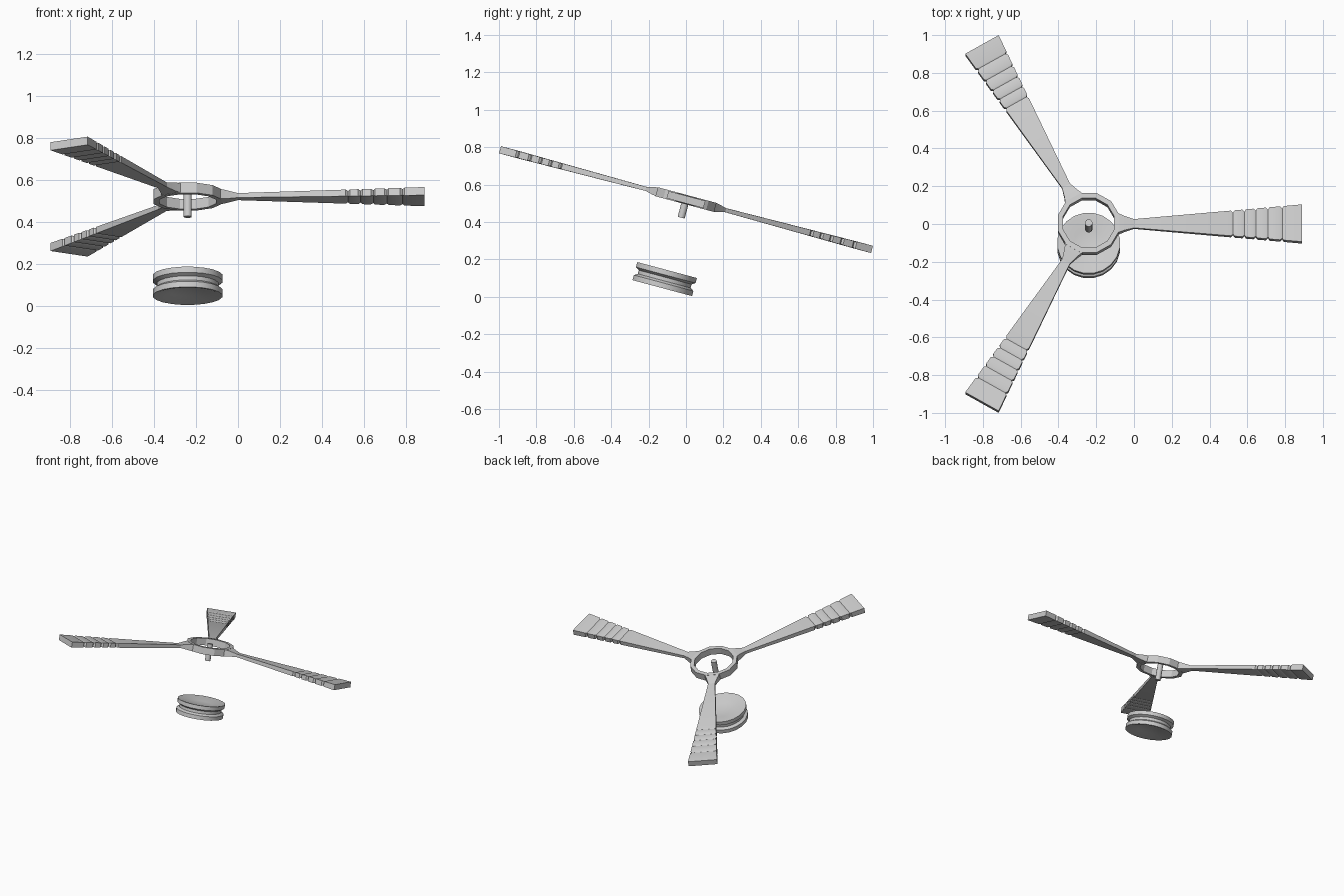
import bpy, bmesh, math
from mathutils import Matrix, Vector

cube = bpy.data.objects.get("Cube")
if cube:
    bpy.data.objects.remove(cube, do_unlink=True)

grey = bpy.data.materials.new("light grey")
grey.use_nodes = True
grey.diffuse_color = (0.6, 0.6, 0.6, 1)
grey.node_tree.nodes["Principled BSDF"].inputs["Base Color"].default_value = (0.6, 0.6, 0.6, 1)

# Everything shares one axis, tilted about x
TILT = Matrix.Translation((-0.24, 0, 0.52)) @ Matrix.Rotation(math.radians(-15), 4, 'X')


def finish(name, bm, local=Matrix(), angle=30):
    bmesh.ops.recalc_face_normals(bm, faces=bm.faces[:])
    mesh = bpy.data.meshes.new(name)
    bm.to_mesh(mesh)
    bm.free()
    mesh.materials.append(grey)
    obj = bpy.data.objects.new(name, mesh)
    bpy.context.collection.objects.link(obj)
    obj.matrix_world = TILT @ local
    bpy.ops.object.select_all(action='DESELECT')
    obj.select_set(True)
    bpy.context.view_layer.objects.active = obj
    bpy.ops.object.shade_smooth_by_angle(angle=math.radians(angle))
    return obj


def lathe(name, profile, sides, closed=False, angle=30):
    """Spin a (radius, height) profile about the local z axis."""
    bm = bmesh.new()
    pts = [bm.verts.new((r, 0, z)) for r, z in profile]
    pairs = list(zip(pts, pts[1:] + (pts[:1] if closed else [])))
    if not closed:
        pairs = pairs[:len(pts) - 1]
    edges = [bm.edges.new(p) for p in pairs]
    # Half a step of turn puts flats on the main axes
    bmesh.ops.rotate(bm, verts=pts, matrix=Matrix.Rotation(math.pi / sides, 3, 'Z'))
    bmesh.ops.spin(bm, geom=pts + edges, axis=(0, 0, 1), cent=(0, 0, 0),
                   steps=sides, angle=math.tau)
    bmesh.ops.remove_doubles(bm, verts=bm.verts[:], dist=0.0005)
    return finish(name, bm, angle=angle)


def loft(name, sections, turn):
    """Join rectangular sections (distance, half width, half thickness)."""
    bm = bmesh.new()
    rings = [[bm.verts.new((x, sy * w, sz * t))
              for sy, sz in ((-1, -1), (1, -1), (1, 1), (-1, 1))]
             for x, w, t in sections]
    for a, b in zip(rings, rings[1:]):
        for i in range(4):
            j = (i + 1) % 4
            bm.faces.new((a[i], a[j], b[j], b[i]))
    bm.faces.new(rings[0])
    bm.faces.new(rings[-1])
    return finish(name, bm, Matrix.Rotation(turn, 4, 'Z'))


# Hub ring and short shaft
lathe("hub_ring", [(0.14, -0.025), (0.168, -0.025), (0.168, 0.025), (0.14, 0.025)],
      12, closed=True, angle=20)
lathe("shaft", [(0, -0.1), (0.02, -0.1), (0.02, 0.022), (0, 0.022)], 12, angle=40)

# Grooved pulley with dished faces, below the hub
half = [(0, 0.025), (0.08, 0.03), (0.155, 0.05), (0.167, 0.05),
        (0.167, 0.022), (0.148, 0.01)]
profile = half + [(r, -z) for r, z in reversed(half)]
lathe("pulley", [(r, z - 0.44) for r, z in profile], 20, angle=35)

# Blade sections: straight taper with notches toward the tip
ROOT, TIP = 0.24, 1.13


def taper(x, cut=0):
    f = (x - ROOT) / (TIP - ROOT)
    return (x, 0.024 + 0.078 * f - cut, 0.011 + 0.009 * f - cut * 0.4)


blade = [taper(ROOT)]
for notch in (0.765, 0.825, 0.885, 0.95, 1.025):
    blade += [taper(notch - 0.012), taper(notch, 0.011), taper(notch + 0.008)]
blade.append(taper(TIP))

neck = [(0.15, 0.055, 0.025), (0.19, 0.039, 0.02), (ROOT, 0.024, 0.011)]

for i, side in enumerate(("left", "back", "front")):
    turn = i * math.tau / 3
    loft(side + "_blade_neck", neck, turn)
    loft(side + "_blade", blade, turn)
